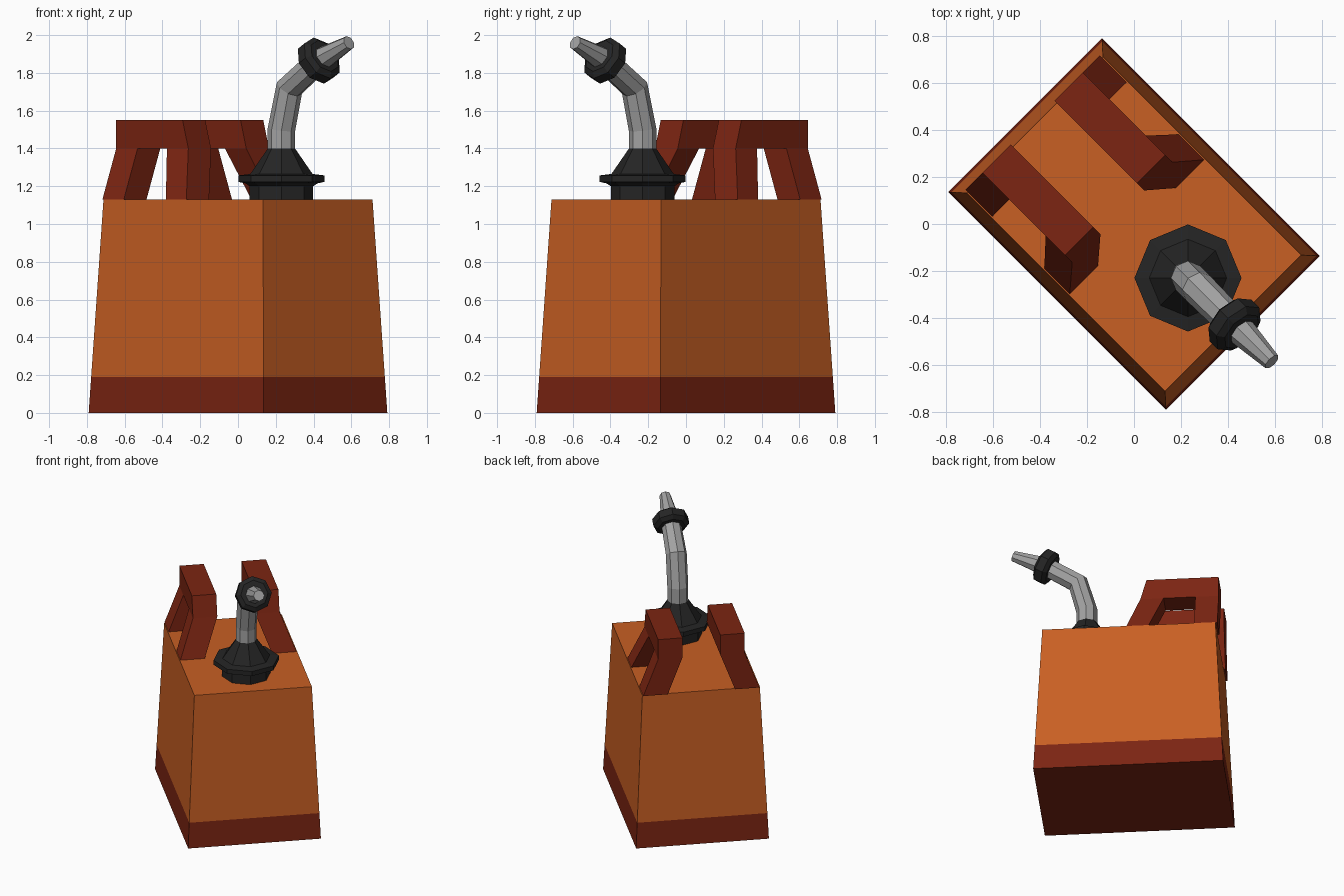
import bpy, bmesh, math
from mathutils import Matrix, Vector

cube = bpy.data.objects.get("Cube")
if cube:
    bpy.data.objects.remove(cube, do_unlink=True)


def material(name, rgb):
    mat = bpy.data.materials.new(name)
    mat.use_nodes = True
    mat.diffuse_color = (*rgb, 1)
    mat.node_tree.nodes["Principled BSDF"].inputs["Base Color"].default_value = (*rgb, 1)
    return mat


ORANGE = material("orange", (0.58, 0.115, 0.017))
RED = material("dark_red", (0.2, 0.018, 0.006))
BLACK = material("black", (0.018, 0.018, 0.018))
GREY = material("grey", (0.36, 0.36, 0.36))
TURN = Matrix.Rotation(math.radians(-45), 4, "Z")  # the can points diagonally


def loft(bm, rings):
    """Skin a stack of rings and cap both ends."""
    loops = [[bm.verts.new(p) for p in ring] for ring in rings]
    n = len(loops[0])
    for a, b in zip(loops, loops[1:]):
        for i in range(n):
            j = (i + 1) % n
            bm.faces.new((a[i], a[j], b[j], b[i]))
    bm.faces.new(loops[0][::-1])
    bm.faces.new(loops[-1])


def finish(name, bm, *mats):
    bmesh.ops.recalc_face_normals(bm, faces=bm.faces)
    bm.transform(TURN)
    mesh = bpy.data.meshes.new(name)
    bm.to_mesh(mesh)
    bm.free()
    for m in mats:
        mesh.materials.append(m)
    obj = bpy.data.objects.new(name, mesh)
    bpy.context.collection.objects.link(obj)
    return obj


def rect(x0, x1, y0, y1, z):
    return [(x0, y0, z), (x1, y0, z), (x1, y1, z), (x0, y1, z)]


def disc(x, z, r, tilt=0):
    """Octagon around a point, leaning forward by tilt degrees."""
    rot = Matrix.Rotation(math.radians(tilt), 3, "Y")
    angles = [i * math.tau / 8 for i in range(8)]
    return [Vector((x, 0, z)) + rot @ Vector((r * math.cos(a), r * math.sin(a), 0)) for a in angles]


# Tapered body with a dark band at the foot
TOP, BAND = 1.13, 0.19
bm = bmesh.new()
rings = []
for z in (0, BAND, TOP):
    t = z / TOP
    hx, hy = 0.655 - 0.058 * t, 0.463 - 0.053 * t
    rings.append(rect(-hx, hx, -hy, hy, z))
loft(bm, rings)
for f in bm.faces:
    f.material_index = 1 if f.calc_center_median().z < BAND else 0
finish("body", bm, ORANGE, RED)

# Two arched handles with legs splayed outward
BAR_LOW, BAR_HIGH = 1.4, 1.55
for side, name in ((1, "left_handle"), (-1, "right_handle")):
    top = (0.132 * side, 0.302 * side)
    foot = (0.235 * side, 0.405 * side)
    bm = bmesh.new()
    loft(bm, [rect(-0.61, -0.07, *top, BAR_LOW), rect(-0.61, -0.113, *top, BAR_HIGH)])
    loft(bm, [rect(-0.61, -0.45, *foot, TOP), rect(-0.61, -0.45, *top, BAR_LOW)])
    loft(bm, [rect(-0.135, 0.018, *foot, TOP), rect(-0.23, -0.07, *top, BAR_LOW)])
    finish(name, bm, RED)

# Screw cap with flange and cone
SPOUT_X = 0.325
bm = bmesh.new()
profile = [(0.168, TOP), (0.168, 1.2), (0.19, 1.215), (0.228, 1.223),
           (0.228, 1.257), (0.165, 1.265), (0.072, 1.4)]
loft(bm, [disc(SPOUT_X, z, r) for r, z in profile])
finish("spout_cap", bm, BLACK)

# Bent pouring tube
bm = bmesh.new()
path = [(SPOUT_X, 1.38, 0.073, 0), (SPOUT_X, 1.5, 0.073, 8), (0.385, 1.72, 0.073, 36),
        (0.605, 1.865, 0.068, 60), (0.83, 1.96, 0.038, 66)]
loft(bm, [disc(*p) for p in path])
finish("spout_tube", bm, GREY)

# Collar around the tube
bm = bmesh.new()
lean = math.radians(60)
loft(bm, [disc(0.605 + d * math.sin(lean), 1.865 + d * math.cos(lean), r, 60)
          for d, r in ((-0.05, 0.095), (-0.028, 0.125), (0.028, 0.125), (0.05, 0.095))])
finish("spout_collar", bm, BLACK)
